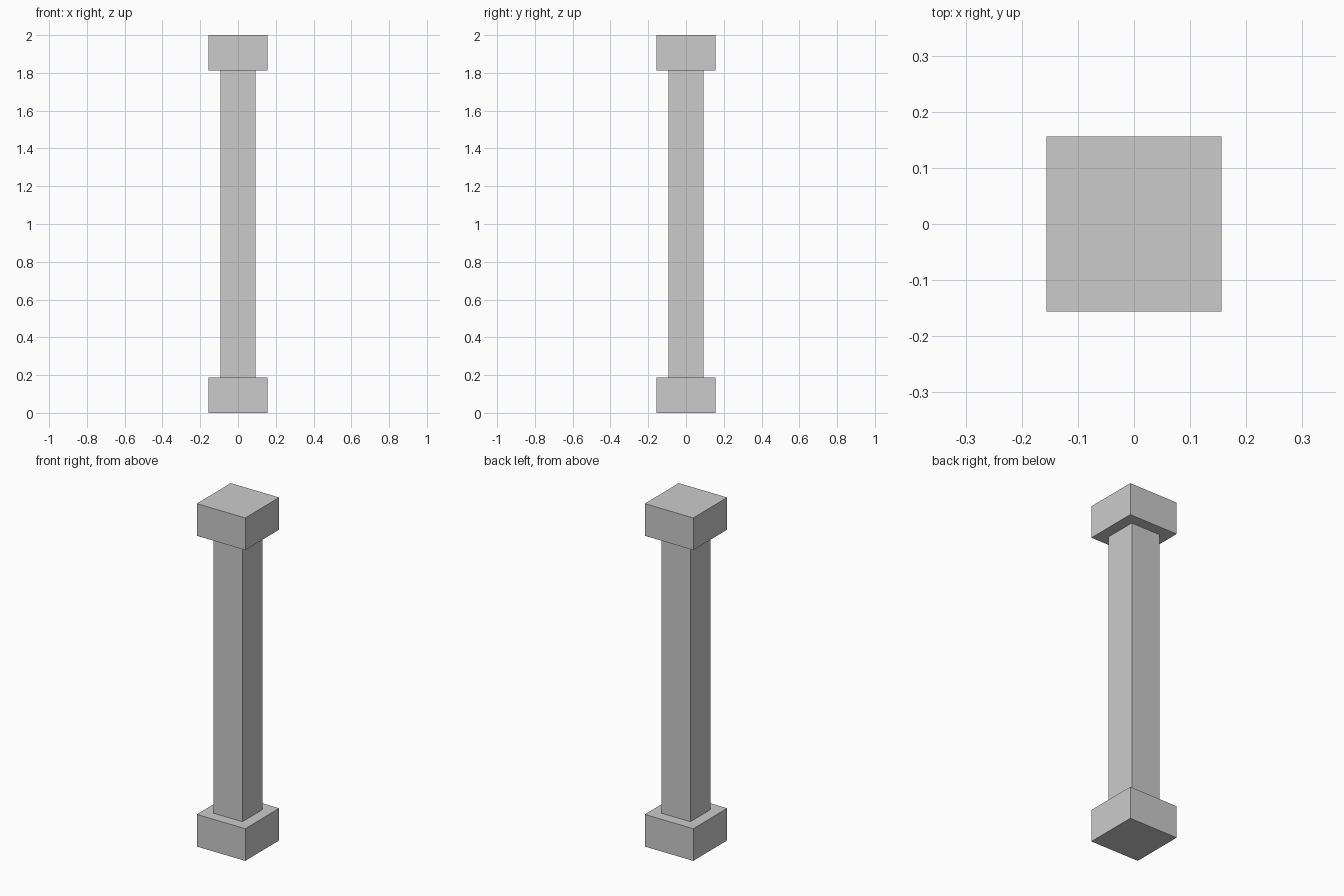
import bpy

if "Cube" in bpy.data.objects:
    bpy.data.objects.remove(bpy.data.objects["Cube"])

BLOCK_W, BLOCK_H = 0.3125, 0.1875
SHAFT_W, HEIGHT = 0.1875, 2.0


def box(name, width, z0, z1):
    bpy.ops.mesh.primitive_cube_add(size=1, location=(0, 0, (z0 + z1) / 2))
    ob = bpy.context.object
    ob.name = name
    ob.scale = (width, width, z1 - z0)
    bpy.ops.object.transform_apply(location=False, rotation=False, scale=True)
    return ob


# Square base, slim shaft and matching capital
box("base", BLOCK_W, 0, BLOCK_H)
box("shaft", SHAFT_W, BLOCK_H, HEIGHT - BLOCK_H)
box("capital", BLOCK_W, HEIGHT - BLOCK_H, HEIGHT)
